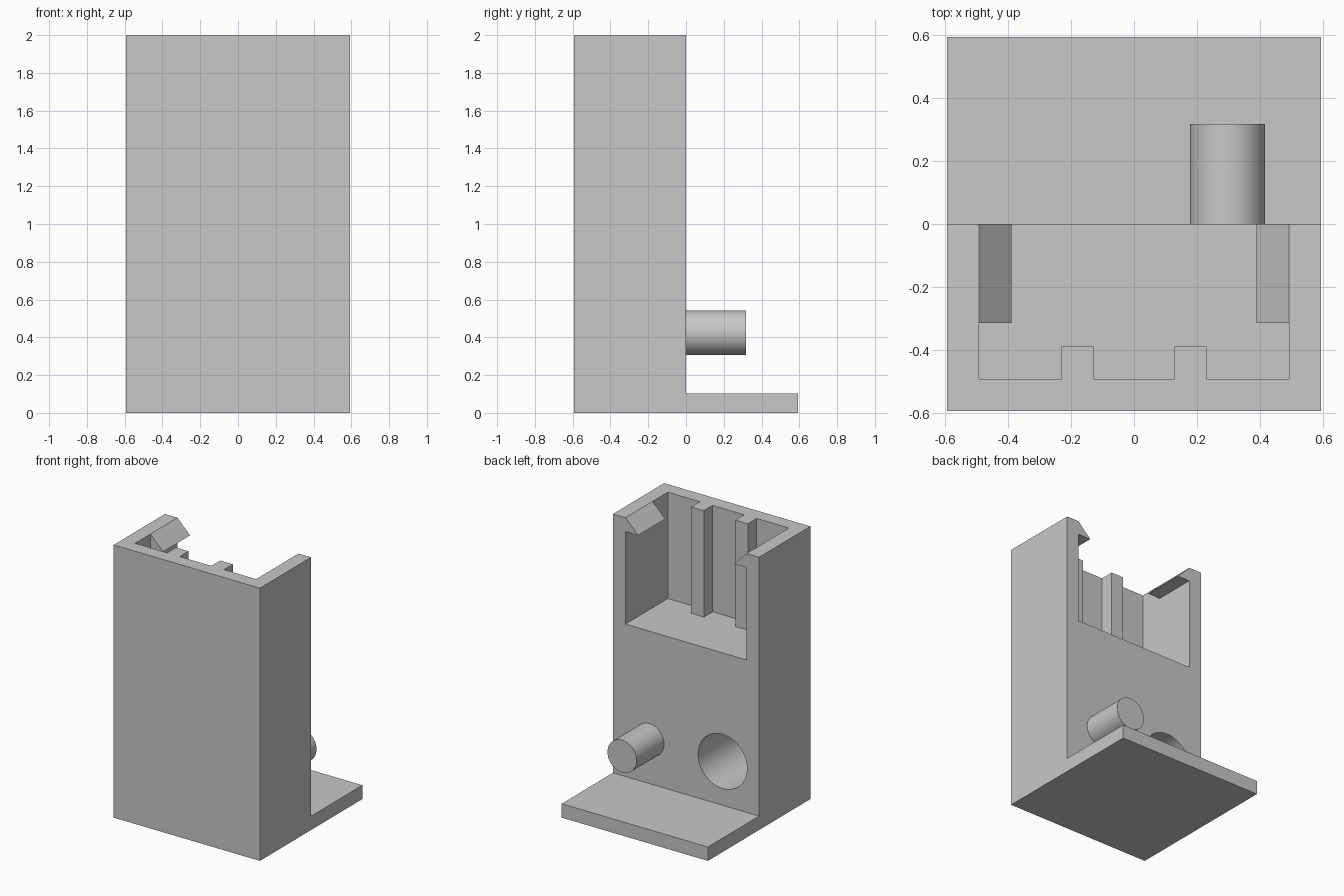
import bpy
import bmesh
from mathutils import Vector

cube = bpy.data.objects.get("Cube")
if cube:
    bpy.data.objects.remove(cube, do_unlink=True)

HALF = 0.593      # half width and depth
WALL = 0.102
INNER = HALF - WALL
FLOOR = 1.22      # bottom of the open pocket
HEIGHT = 2.0
BORE_Z = 0.424    # height of pin and socket

grey = bpy.data.materials.new("plain grey")
grey.use_nodes = True
colour = (0.58, 0.58, 0.58, 1)
grey.diffuse_color = colour
grey.node_tree.nodes["Principled BSDF"].inputs["Base Color"].default_value = colour


def prism(name, points, sweep):
    """Extrude a closed outline along a vector."""
    bm = bmesh.new()
    face = bm.faces.new([bm.verts.new(p) for p in points])
    swept = bmesh.ops.extrude_face_region(bm, geom=[face])["geom"]
    verts = [v for v in swept if isinstance(v, bmesh.types.BMVert)]
    bmesh.ops.translate(bm, verts=verts, vec=Vector(sweep))
    bmesh.ops.recalc_face_normals(bm, faces=bm.faces)
    mesh = bpy.data.meshes.new(name)
    bm.to_mesh(mesh)
    bm.free()
    mesh.materials.append(grey)
    obj = bpy.data.objects.new(name, mesh)
    bpy.context.collection.objects.link(obj)
    return obj


def rod(name, x, y0, y1, radius):
    """Cylinder lying along y."""
    bpy.ops.mesh.primitive_cylinder_add(
        vertices=64, radius=radius, depth=y1 - y0,
        location=(x, (y0 + y1) / 2, BORE_Z), rotation=(1.5707963, 0, 0))
    obj = bpy.context.object
    obj.name = name
    obj.data.materials.append(grey)
    return obj


def activate(obj):
    bpy.ops.object.select_all(action="DESELECT")
    obj.select_set(True)
    bpy.context.view_layer.objects.active = obj


def cut(target, cutter):
    cutter.hide_render = True
    activate(target)
    mod = target.modifiers.new("cut", "BOOLEAN")
    mod.operation = "DIFFERENCE"
    mod.solver = "EXACT"
    mod.object = cutter
    bpy.ops.object.modifier_apply(modifier=mod.name)
    bpy.data.objects.remove(cutter, do_unlink=True)


# Tower and foot plate share one L-shaped side profile
side = [(-HALF, 0), (HALF, 0), (HALF, WALL), (0, WALL), (0, HEIGHT), (-HALF, HEIGHT)]
body = prism("body", [(-HALF, y, z) for y, z in side], (2 * HALF, 0, 0))

# Pocket open at the top and back, leaving two ribs on the front wall
rib_y = -INNER + WALL
half_outline = [(INNER, 0.1), (INNER, -INNER), (0.23, -INNER), (0.23, rib_y),
                (0.128, rib_y), (0.128, -INNER)]
outline = half_outline + [(-x, y) for x, y in reversed(half_outline)]
cut(body, prism("pocket_cutter", [(x, y, FLOOR) for x, y in outline], (0, 0, 1)))

# Blind socket in the back face
cut(body, rod("socket_cutter", -0.2965, -INNER, 0.1, 0.199))

# Round pin beside the socket
pin = rod("pin", 0.2965, 0, 0.317, 0.1186)

# Wedge catches on the side walls
for label, s in (("left", 1), ("right", -1)):
    wedge = [(INNER, HEIGHT), (INNER - WALL, HEIGHT - WALL), (INNER, HEIGHT - WALL)]
    prism(label + "_catch", [(s * x, -0.314, z) for x, z in wedge], (0, 0.314, 0))

for obj in (body, pin):
    activate(obj)
    bpy.ops.object.shade_smooth_by_angle()
